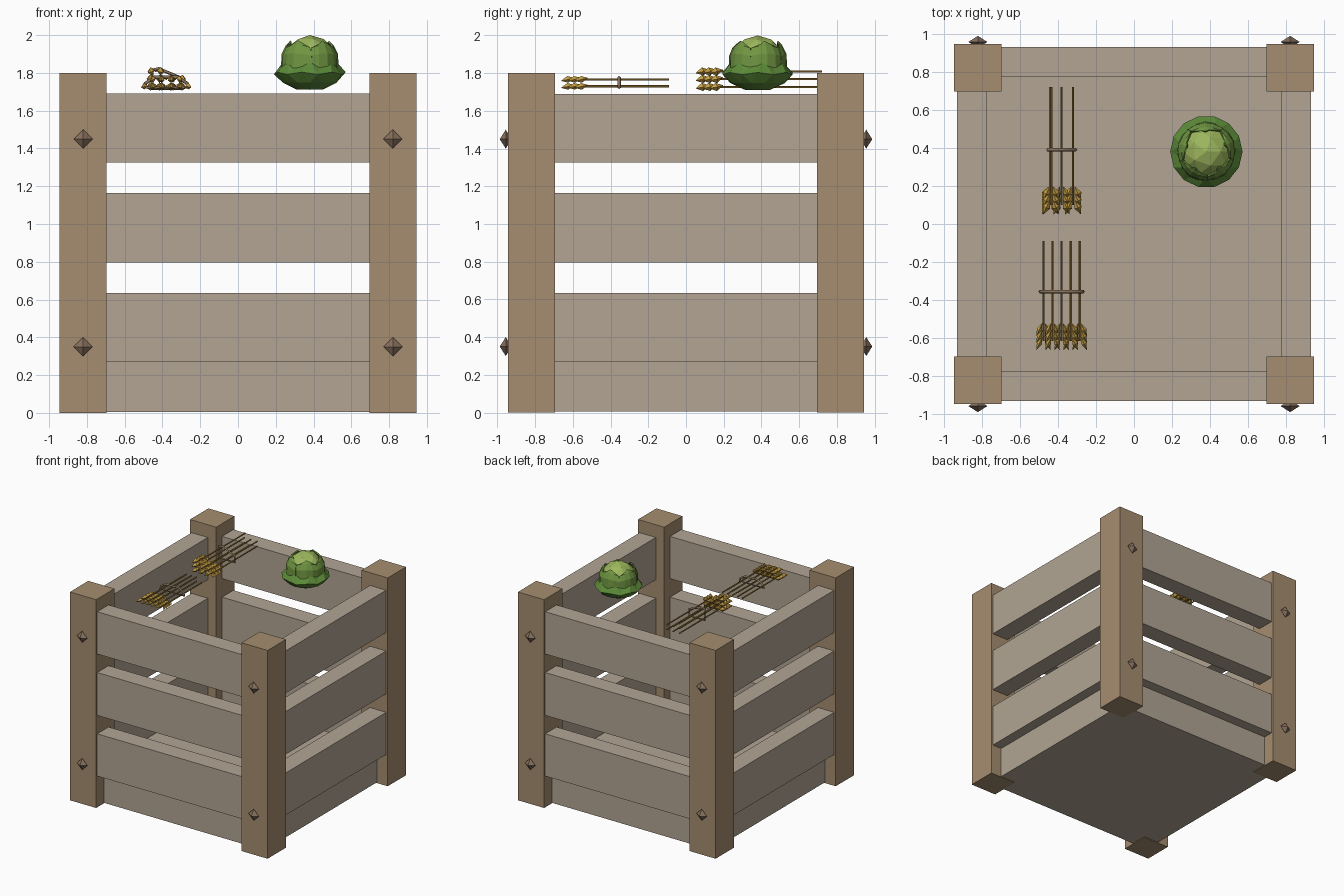
import bpy, bmesh, math
from mathutils import Matrix, Vector

if "Cube" in bpy.data.objects:
    bpy.data.objects.remove(bpy.data.objects["Cube"])


def colour(name, r, g, b):
    m = bpy.data.materials.new(name)
    lin = [((c / 255 + 0.055) / 1.055) ** 2.4 for c in (r, g, b)]
    m.diffuse_color = (*lin, 1)
    m.use_nodes = True
    m.node_tree.nodes["Principled BSDF"].inputs["Base Color"].default_value = m.diffuse_color
    return m


PLANK = colour("weathered plank", 178, 165, 148)
POST = colour("brown post", 166, 141, 112)
STUD = colour("dark stud", 134, 112, 94)
STRAW = colour("golden ear", 198, 158, 68)
STEM = colour("straw stem", 150, 116, 52)
TIE = colour("twine", 140, 116, 92)
LIGHT = colour("pale cabbage", 156, 182, 92)
MID = colour("leaf green", 112, 150, 66)
DARK = colour("outer leaf green", 92, 138, 56)


def finish(name, bm, mats):
    bmesh.ops.recalc_face_normals(bm, faces=bm.faces[:])
    me = bpy.data.meshes.new(name)
    bm.to_mesh(me)
    bm.free()
    for m in mats:
        me.materials.append(m)
    ob = bpy.data.objects.new(name, me)
    bpy.context.collection.objects.link(ob)
    return ob


def box(name, lo, hi, mat):
    bm = bmesh.new()
    bmesh.ops.create_cube(bm, size=1)
    for v in bm.verts:
        v.co = [l + (c + 0.5) * (h - l) for c, l, h in zip(v.co, lo, hi)]
    return finish(name, bm, [mat])


def octahedron(bm, centre, size, rot=Matrix()):
    """Diamond with half sizes given along its own axes."""
    pts = [Vector(p) for p in ((1, 0, 0), (0, 1, 0), (-1, 0, 0), (0, -1, 0), (0, 0, 1), (0, 0, -1))]
    vs = [bm.verts.new(Vector(centre) + rot @ (p * Vector(size))) for p in pts]
    for i in range(4):
        for tip in (4, 5):
            bm.faces.new((vs[i], vs[(i + 1) % 4], vs[tip]))


# Crate floor, posts and studs
box("crate_floor", (-0.84, -0.84, 0.005), (0.84, 0.84, 0.27), PLANK)
for sx in (-1, 1):
    for sy in (-1, 1):
        x, y = sorted((sx * 0.695, sx * 0.945)), sorted((sy * 0.695, sy * 0.945))
        box("corner_post", (x[0], y[0], 0), (x[1], y[1], 1.8), POST)
        bm = bmesh.new()
        for z in (0.35, 1.45):
            octahedron(bm, (sx * 0.82, sy * 0.956, z), (0.05, 0.032, 0.05))
        finish("post_studs", bm, [STUD])

# Three planks on each of the four sides
for z0, z1 in ((0.27, 0.635), (0.795, 1.165), (1.325, 1.69)):
    for s in (-1, 1):
        a, b = sorted((s * 0.775, s * 0.93))
        box("front_back_plank", (-0.71, a, z0), (0.71, b, z1), PLANK)
        box("side_plank", (a, -0.71, z0), (b, 0.71, z1), PLANK)


# Wheat bundles: stems along y, paired kernels at the front end, twine band
def wheat(name, stems, y0, y1, pairs, kernel, spread, tie_y, loop):
    sm, em = bmesh.new(), bmesh.new()
    step = 0.036
    for x, z in stems:
        mid, length = (y0 + 0.05 + y1) / 2, y1 - y0 - 0.05
        mat = Matrix.Translation((x, mid, z)) @ Matrix.Rotation(math.pi / 2, 4, 'X')
        bmesh.ops.create_cone(sm, cap_ends=True, segments=5, radius1=0.006,
                              radius2=0.006, depth=length, matrix=mat)
        for i in range(pairs):
            for s in (-1, 1):
                rot = Matrix.Rotation(s * 0.42, 4, 'Z') @ Matrix.Rotation(0.2, 4, 'X')
                octahedron(em, (x + s * spread, y0 + 0.038 + i * step, z), kernel, rot.to_3x3())
    finish(name + "_stems", sm, [STEM])
    finish(name + "_ears", em, [STRAW])
    cu = bpy.data.curves.new(name + "_tie", 'CURVE')
    cu.dimensions = '3D'
    cu.bevel_depth = 0.009
    cu.bevel_resolution = 0
    sp = cu.splines.new('POLY')
    sp.points.add(len(loop) - 1)
    for p, (x, z) in zip(sp.points, loop):
        p.co = (x, tie_y, z, 1)
    sp.use_cyclic_u = True
    cu.materials.append(TIE)
    ob = bpy.data.objects.new(name + "_tie", cu)
    bpy.context.collection.objects.link(ob)


wheat("back_wheat",
      [(x, z) for x in (-0.44, -0.38, -0.32) for z in (1.727, 1.769)] + [(-0.435, 1.809)],
      0.05, 0.72, 3, (0.02, 0.042, 0.022), 0.025, 0.39,
      [(-0.455, 1.717), (-0.305, 1.717), (-0.305, 1.775), (-0.42, 1.822), (-0.455, 1.815)])
wheat("front_wheat",
      [(-0.475 + 0.0475 * i, 1.73) for i in range(5)] + [(-0.38 + 0.0475 * i, 1.767) for i in (-1, 0, 1)],
      -0.665, -0.09, 3, (0.014, 0.04, 0.018), 0.022, -0.355,
      [(-0.495, 1.722), (-0.265, 1.722), (-0.27, 1.745), (-0.32, 1.777), (-0.44, 1.777), (-0.49, 1.745)])

# Cabbage heart
C = Vector((0.38, 0.38, 1.855))
bm = bmesh.new()
bmesh.ops.create_icosphere(bm, subdivisions=2, radius=0.145, matrix=Matrix.Translation(C))
finish("cabbage_heart", bm, [LIGHT])

# Wrapped leaves: curved pointed patches hugging the heart
bm = bmesh.new()
for k in range(5):
    az = math.radians(20 + 72 * k)
    rows = []
    for el, half in ((-10, 38), (18, 36), (36, 28), (47, 6)):
        row = []
        for t in (-1, -0.5, 0, 0.5, 1):
            a = az + math.radians(half * t) / max(0.5, math.cos(math.radians(el)))
            e = math.radians(el - 5 * t * t)
            r = 0.158 - 0.004 * abs(t) + 0.002 * (k % 2)
            row.append(bm.verts.new(C + r * Vector((math.cos(a) * math.cos(e),
                                                    math.sin(a) * math.cos(e), math.sin(e)))))
        rows.append(row)
    for ra, rb in zip(rows, rows[1:]):
        for i in range(4):
            bm.faces.new((ra[i], ra[i + 1], rb[i + 1], rb[i]))
leaves = finish("wrapped_leaves", bm, [MID])
sol = leaves.modifiers.new("thickness", 'SOLIDIFY')
sol.thickness = 0.01

# Outer leaf skirt: faceted bowl with a wavy rim
bm = bmesh.new()
N = 14
rings = []
for r, z, wave in ((0.07, 1.712, 0), (0.145, 1.748, 0), (0.19, 1.798, 0.006), (0.135, 1.858, 0.012)):
    off = 0.5 * (len(rings) % 2)
    rings.append([bm.verts.new((C.x + r * math.cos(2 * math.pi * (i + off) / N),
                                C.y + r * math.sin(2 * math.pi * (i + off) / N),
                                z + wave * (-1) ** i)) for i in range(N)])
bm.faces.new(rings[0])
for j, (ra, rb) in enumerate(zip(rings, rings[1:])):
    for i in range(N):
        n = (i + 1) % N
        if j % 2 == 0:
            bm.faces.new((ra[i], ra[n], rb[i]))
            bm.faces.new((ra[n], rb[n], rb[i]))
        else:
            bm.faces.new((ra[i], rb[n], rb[i]))
            bm.faces.new((ra[i], ra[n], rb[n]))
finish("outer_leaves", bm, [DARK])
